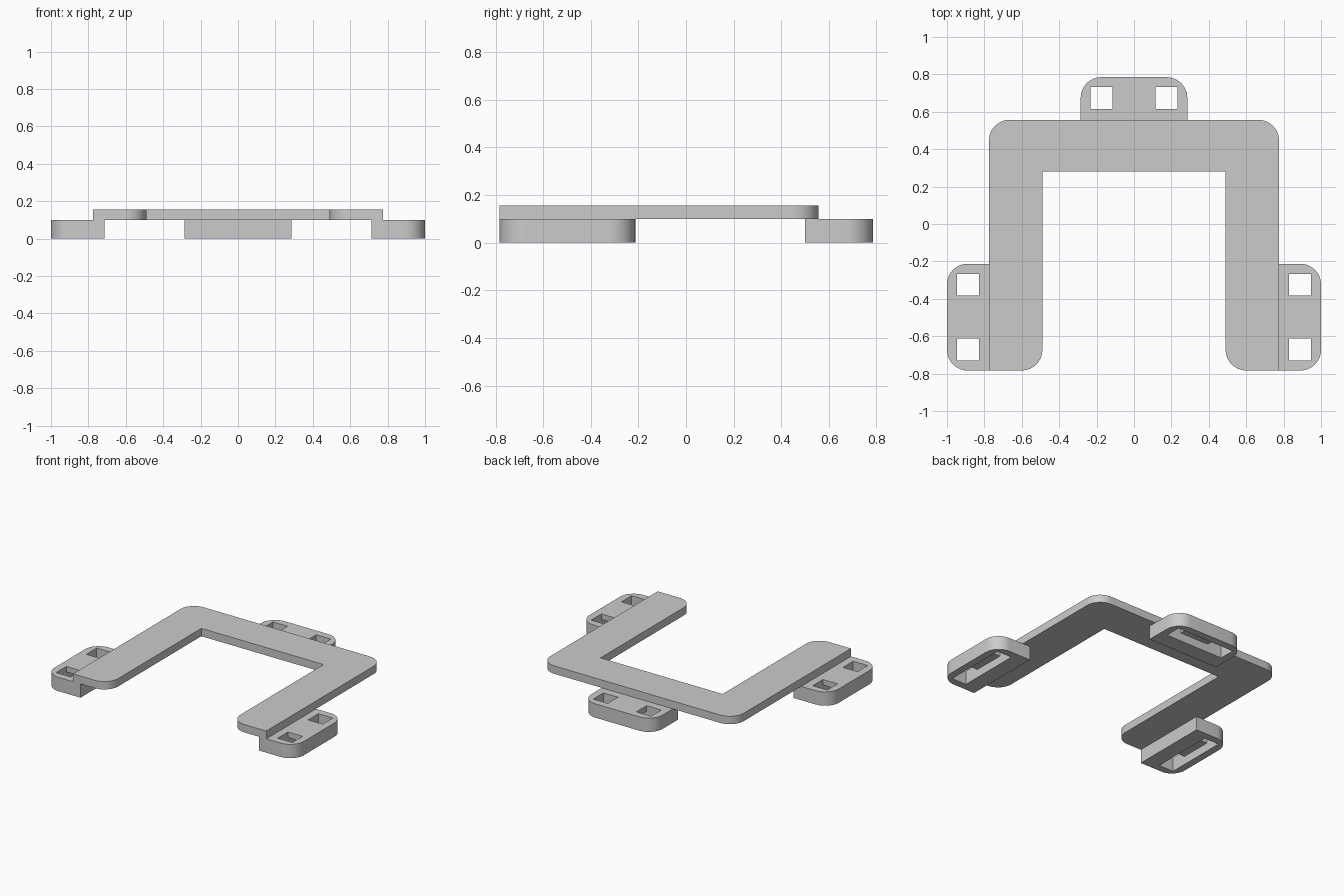
import bpy, bmesh, math
from mathutils import Matrix, Vector

cube = bpy.data.objects.get("Cube")
if cube:
    bpy.data.objects.remove(cube)

grey = bpy.data.materials.new("plain grey")
grey.use_nodes = True
GREY = (0.6, 0.6, 0.6, 1)
grey.diffuse_color = GREY
grey.node_tree.nodes["Principled BSDF"].inputs["Base Color"].default_value = GREY

RADIUS = 0.11
STEPS = 12


def outline(corners):
    """Corners are (x, y, rounded); rounded right angles become arcs."""
    points = []
    for i, (x, y, rounded) in enumerate(corners):
        p = Vector((x, y))
        if not rounded:
            points.append(p)
            continue
        a = (Vector(corners[i - 1][:2]) - p).normalized() * RADIUS
        b = (Vector(corners[(i + 1) % len(corners)][:2]) - p).normalized() * RADIUS
        for s in range(STEPS + 1):
            t = math.pi / 2 * s / STEPS
            points.append(p + a * (1 - math.sin(t)) + b * (1 - math.cos(t)))
    return points


def plate(name, corners, z0, z1):
    """Extrude a flat outline into a solid plate."""
    bm = bmesh.new()
    face = bm.faces.new([bm.verts.new((p.x, p.y, z0)) for p in outline(corners)])
    new = bmesh.ops.extrude_face_region(bm, geom=[face])["geom"]
    verts = [v for v in new if isinstance(v, bmesh.types.BMVert)]
    bmesh.ops.translate(bm, verts=verts, vec=(0, 0, z1 - z0))
    bmesh.ops.recalc_face_normals(bm, faces=bm.faces)
    mesh = bpy.data.meshes.new(name)
    bm.to_mesh(mesh)
    bm.free()
    mesh.materials.append(grey)
    obj = bpy.data.objects.new(name, mesh)
    bpy.context.collection.objects.link(obj)
    return obj


def select(obj):
    bpy.ops.object.select_all(action="DESELECT")
    obj.select_set(True)
    bpy.context.view_layer.objects.active = obj


def cut(obj, x0, x1, y0, y1, z0, z1):
    """Subtract a box from a plate."""
    box = [(x0, y0, 0), (x1, y0, 0), (x1, y1, 0), (x0, y1, 0)]
    cutter = plate("cutter", box, z0, z1)
    cutter.hide_render = True
    mod = obj.modifiers.new("cut", "BOOLEAN")
    mod.operation = "DIFFERENCE"
    mod.solver = "EXACT"
    mod.object = cutter
    select(obj)
    bpy.ops.object.modifier_apply(modifier=mod.name)
    bpy.data.objects.remove(cutter)


def smooth(obj):
    select(obj)
    bpy.ops.object.shade_smooth_by_angle(angle=math.radians(30))


# U-shaped frame: outer back corners and inner leg tips are rounded
half = [(0.775, 0.557, True), (0.775, -0.783, False), (0.49, -0.783, True), (0.49, 0.28, False)]
frame = plate("frame", half + [(-x, y, r) for x, y, r in reversed(half)], 0.1, 0.157)
smooth(frame)

# Mounting tabs: two square holes joined by a pocket underneath
HALF, DEPTH = 0.285, 0.285
IN, OUT = 0.115, 0.232
placements = {
    "back_tab": (0, 0.5, 0),
    "left_tab": (0.715, -0.498, -90),
    "right_tab": (-0.715, -0.498, 90),
}
for name, (x, y, angle) in placements.items():
    tab = plate(name, [(-HALF, 0, False), (HALF, 0, False),
                       (HALF, DEPTH, True), (-HALF, DEPTH, True)], 0, 0.1)
    cut(tab, -OUT, OUT, IN, OUT, -0.05, 0.06)
    for side in (-1, 1):
        x0, x1 = sorted((side * IN, side * OUT))
        cut(tab, x0, x1, IN, OUT, -0.05, 0.15)
    tab.data.transform(Matrix.Translation((x, y, 0)) @ Matrix.Rotation(math.radians(angle), 4, "Z"))
    smooth(tab)
